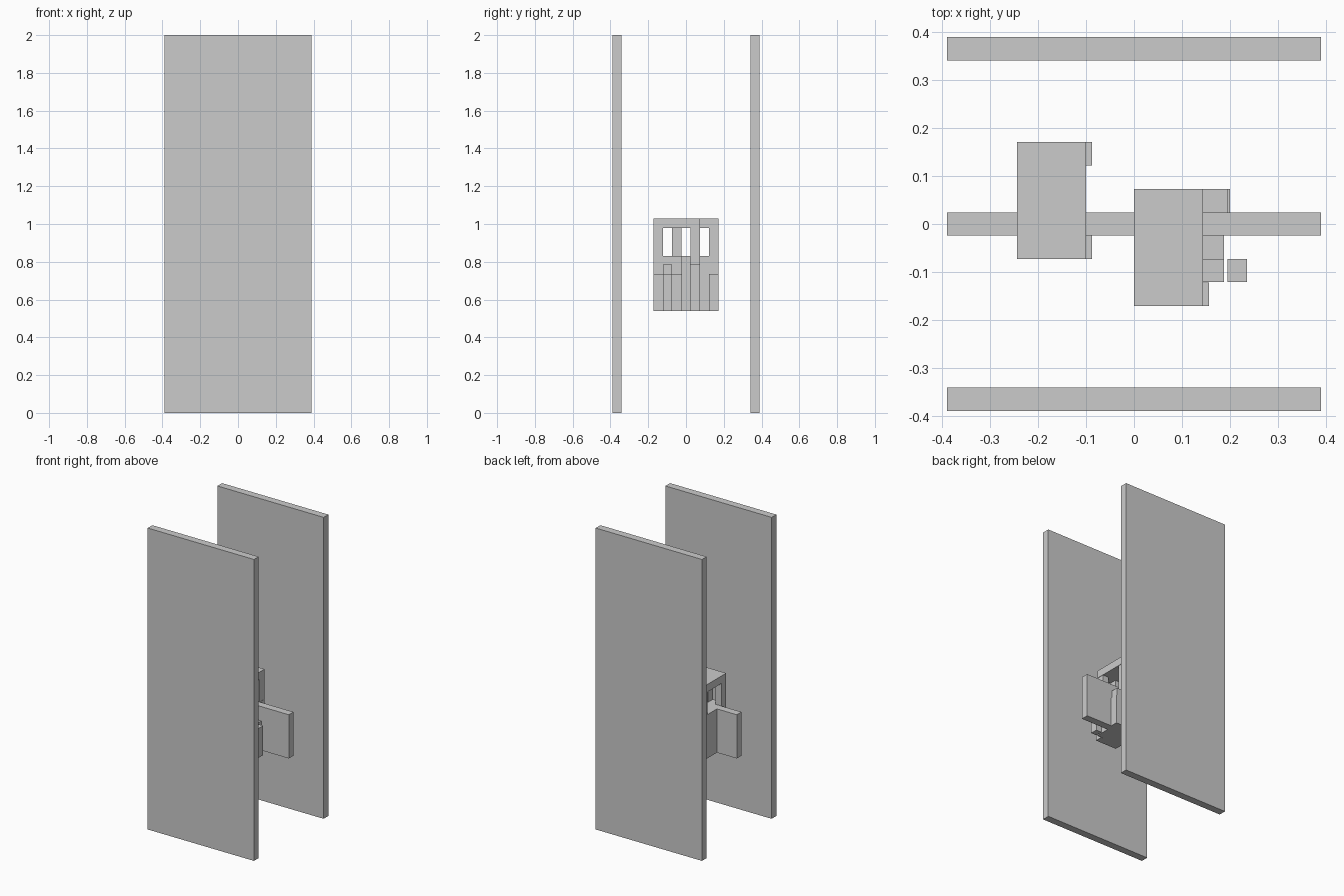
import bpy
import bmesh

if "Cube" in bpy.data.objects:
    bpy.data.objects.remove(bpy.data.objects["Cube"])


def make_boxes(name, boxes):
    """One object from boxes given as (x0, x1, y0, y1, z0, z1)."""
    bm = bmesh.new()
    for x0, x1, y0, y1, z0, z1 in boxes:
        verts = bmesh.ops.create_cube(bm, size=1)["verts"]
        for v in verts:
            v.co.x = x1 if v.co.x > 0 else x0
            v.co.y = y1 if v.co.y > 0 else y0
            v.co.z = z1 if v.co.z > 0 else z0
    mesh = bpy.data.meshes.new(name)
    bm.to_mesh(mesh)
    bm.free()
    obj = bpy.data.objects.new(name, mesh)
    bpy.context.collection.objects.link(obj)
    return obj


BASE, SILL, TOP = 0.54, 0.83, 1.03
U = 0.0488  # width of one block

# Tall outer slabs
make_boxes("front_panel", [(-0.39, 0.39, -0.39, -0.341, 0, 2)])
make_boxes("back_panel", [(-0.39, 0.39, 0.341, 0.39, 0, 2)])

# Thin wall running through the middle
make_boxes("middle_wall", [(-0.39, 0.39, -U / 2, U / 2, BASE, SILL)])


def make_booth(side, x, y):
    w, d = 0.144, 5 * U
    # Solid lower body and its two corner ribs
    make_boxes(side + "_body", [(x, x + w, y, y + d, BASE, SILL)])
    make_boxes(side + "_ribs", [(x + 0.1, x + 0.156, yy, yy + U, BASE, 0.735)
                                for yy in (y, y + d - U)])
    # Open frame: four posts carrying a flat roof
    make_boxes(side + "_posts", [(xx, xx + 0.044, yy, yy + U, SILL, 0.98)
                                 for xx in (x, x + w - 0.046)
                                 for yy in (y, y + d - U)])
    make_boxes(side + "_roof", [(x, x + w, y, y + d, 0.98, TOP)])


make_booth("left", -0.244, -0.073)
make_booth("right", 0.0, -0.171)

# Small upright blocks beside the right body
make_boxes("small_blocks", [
    (0.144, 0.188, -0.073, -0.024, BASE, 0.735),
    (0.144, 0.188, -0.121, -0.073, BASE, 0.785),
    (0.195, 0.236, -0.121, -0.073, BASE, 0.735),
    (0.144, 0.195, 0.024, 0.073, BASE, 0.785),
    (0.195, 0.200, 0.024, 0.073, BASE, 0.735),
])
